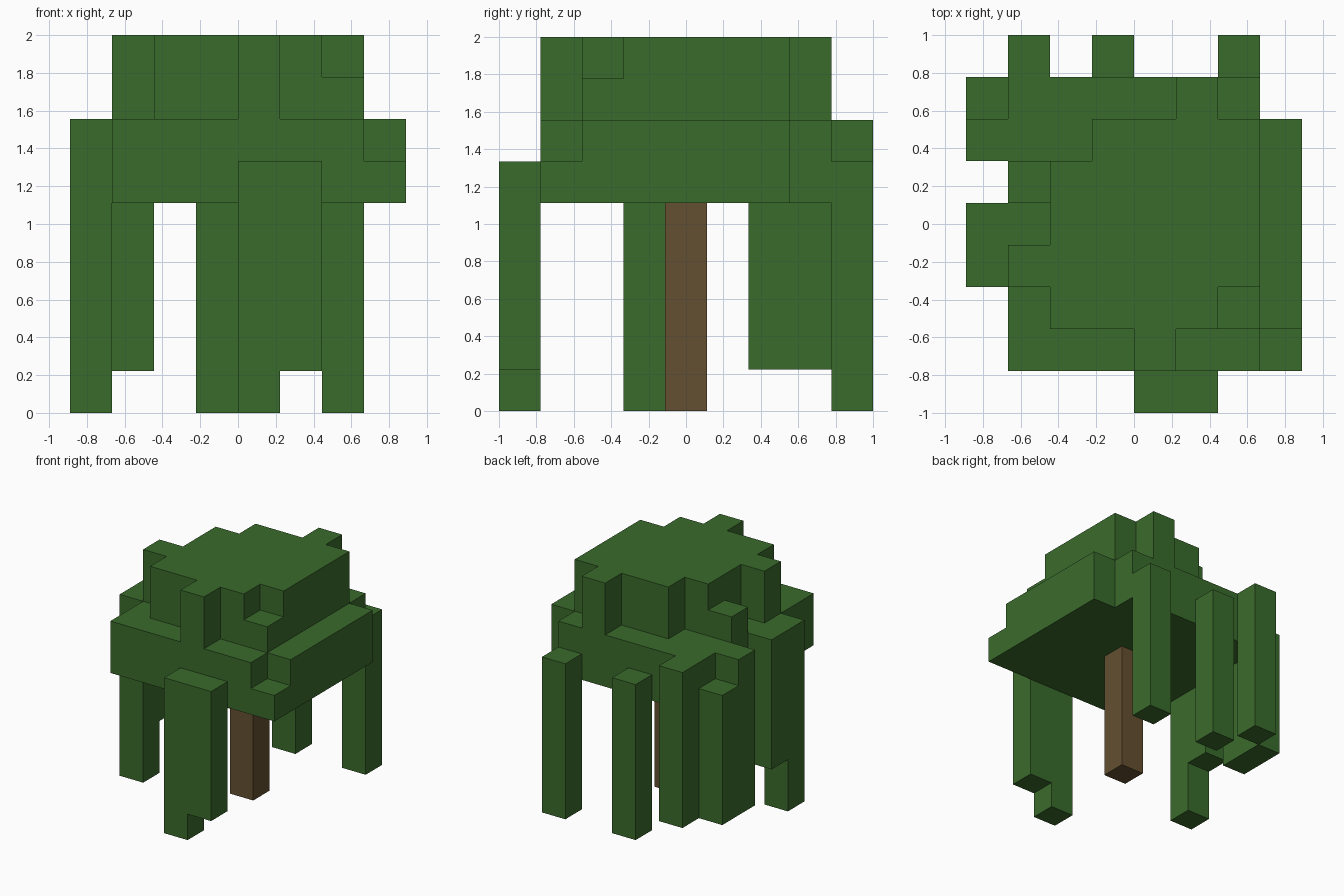
import bpy, bmesh, math
from mathutils import Vector

if "Cube" in bpy.data.objects:
    bpy.data.objects.remove(bpy.data.objects["Cube"], do_unlink=True)

U = 2 / 9                      # edge of one block
ORIGIN = Vector((-4, -4.5, 0))  # block-grid corner, in blocks


def material(name, rgb):
    m = bpy.data.materials.new(name)
    m.use_nodes = True
    m.diffuse_color = (*rgb, 1)
    bsdf = m.node_tree.nodes["Principled BSDF"]
    bsdf.inputs["Base Color"].default_value = (*rgb, 1)
    bsdf.inputs["Roughness"].default_value = 0.9
    return m


def block_object(name, boxes, mat):
    """Merge boxes (x0, x1, y0, y1, z0, z1 in blocks) into one outer shell."""
    cells = {(x, y, z) for a, b, c, d, e, f in boxes
             for x in range(a, b) for y in range(c, d) for z in range(e, f)}
    bm = bmesh.new()
    verts = {}

    def vert(p):
        key = tuple(round(v) for v in p)
        if key not in verts:
            verts[key] = bm.verts.new((Vector(key) + ORIGIN) * U)
        return verts[key]

    for cell in cells:
        for axis in range(3):
            for side in (0, 1):
                near = list(cell)
                near[axis] += 2 * side - 1
                if tuple(near) in cells:
                    continue
                u, v = Vector((0, 0, 0)), Vector((0, 0, 0))
                u[(axis + 1) % 3] = v[(axis + 2) % 3] = 1
                p = Vector(cell)
                p[axis] += side
                quad = [p, p + u, p + u + v, p + v]
                bm.faces.new([vert(q) for q in (quad if side else quad[::-1])])
    # Join the coplanar squares into large flat faces
    bmesh.ops.dissolve_limit(bm, angle_limit=math.radians(1),
                             verts=bm.verts, edges=bm.edges)
    mesh = bpy.data.meshes.new(name)
    bm.to_mesh(mesh)
    bm.free()
    mesh.materials.append(mat)
    obj = bpy.data.objects.new(name, mesh)
    bpy.context.collection.objects.link(obj)
    return obj


green = material("leaf green", (0.042, 0.147, 0.025))
brown = material("bark brown", (0.130, 0.080, 0.032))

# Broad lower tier of leaves
lower_tier = [
    (1, 7, 1, 8, 5, 7),
    (7, 8, 2, 7, 5, 7),
    (7, 8, 1, 2, 5, 6),
]

# Ragged upper tier, one row of blocks at a time, with two half-height steps
upper_rows = {1: (4, 5), 2: (2, 6), 3: (1, 7), 4: (2, 7),
              5: (2, 7), 6: (3, 7), 7: (5, 6)}
upper_tier = [(a, b, y, y + 1, 7, 9) for y, (a, b) in upper_rows.items()]
upper_tier += [(6, 7, 2, 3, 7, 8), (1, 2, 5, 6, 7, 8)]

# Hanging strands: column x, y, bottom and top
strands = [
    (4, 0, 0, 6), (5, 0, 1, 6),                 # front
    (6, 8, 0, 6), (3, 8, 0, 6), (1, 8, 1, 7),   # back
    (0, 7, 1, 6), (0, 6, 1, 7),                 # rear of the right side
    (0, 4, 2, 7), (0, 3, 0, 7),                 # middle of the right side
]
hanging = [(x, x + 1, y, y + 1, lo, hi) for x, y, lo, hi in strands]

block_object("leaf_canopy", lower_tier + upper_tier + hanging, green)
block_object("trunk", [(4, 5, 4, 5, 0, 5)], brown)
